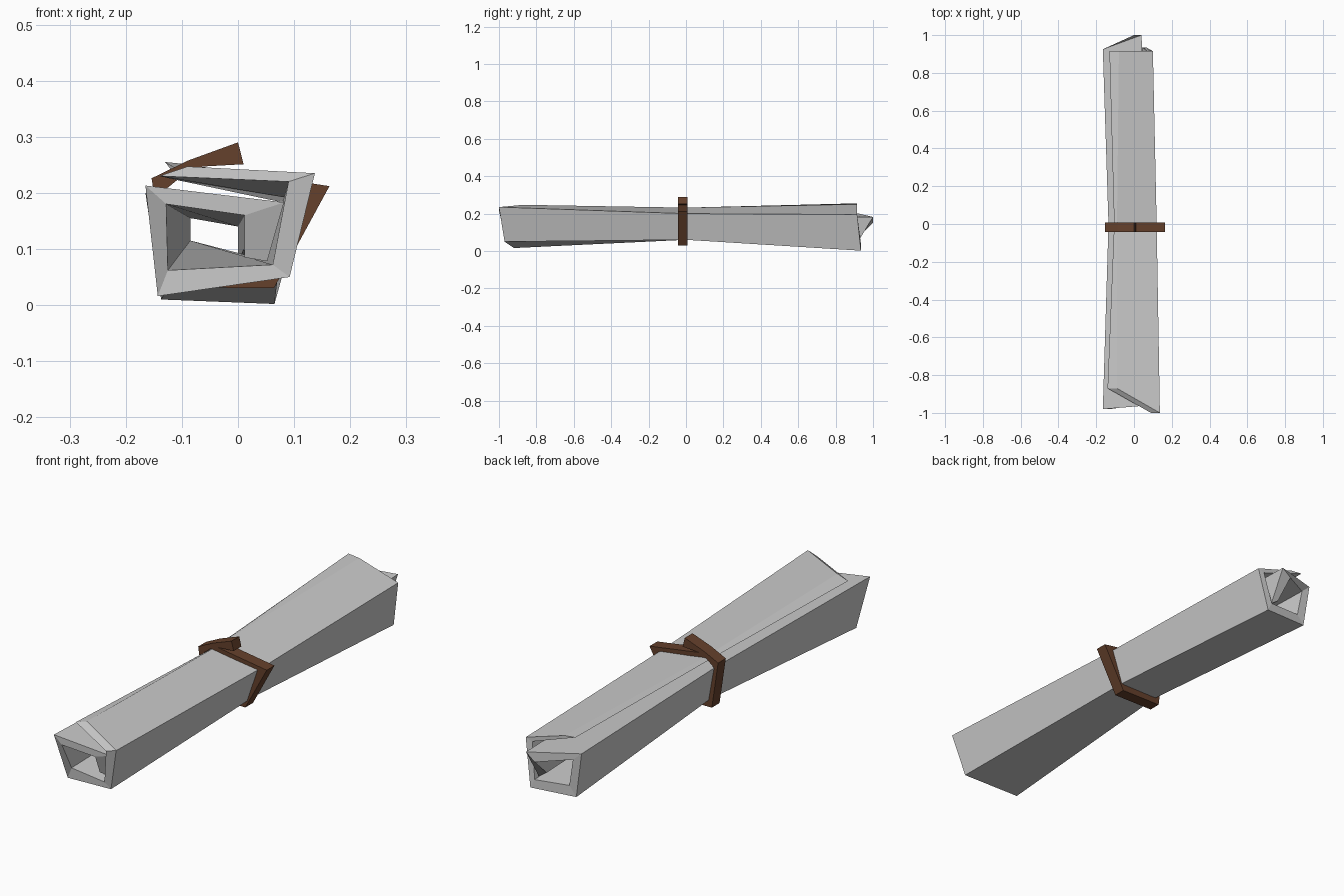
import bpy, bmesh

if "Cube" in bpy.data.objects:
    bpy.data.objects.remove(bpy.data.objects["Cube"])

def material(name, rgb):
    m = bpy.data.materials.new(name)
    m.diffuse_color = (*rgb, 1)
    m.use_nodes = True
    m.node_tree.nodes["Principled BSDF"].inputs["Base Color"].default_value = m.diffuse_color
    return m

def rolled_strip(name, stations, mat):
    """Skin a solid strip. Each station is a list of (outer, inner) points
    along the strip; consecutive stations are bridged along y."""
    bm = bmesh.new()
    grid = [[[bm.verts.new(p) for p in pair] for pair in st] for st in stations]
    last = len(grid[0]) - 1
    for a, b in zip(grid, grid[1:]):
        for i in range(last):
            for s in (0, 1):                                   # outer and inner skin
                bm.faces.new((a[i][s], a[i + 1][s], b[i + 1][s], b[i][s]))
        for i in (0, last):                                    # long free edges
            bm.faces.new((a[i][0], a[i][1], b[i][1], b[i][0]))
    for st in (grid[0], grid[-1]):                             # rolled ends
        for i in range(last):
            bm.faces.new((st[i][0], st[i + 1][0], st[i + 1][1], st[i][1]))
    bmesh.ops.recalc_face_normals(bm, faces=bm.faces)
    me = bpy.data.meshes.new(name)
    bm.to_mesh(me)
    bm.free()
    me.materials.append(mat)
    ob = bpy.data.objects.new(name, me)
    bpy.context.collection.objects.link(ob)
    return ob

def section(rows):
    # each row: outer x, outer z, inner x, inner z, y
    return [((ox, y, oz), (ix, y, iz)) for ox, oz, ix, iz, y in rows]

paper = material("pale grey", (0.6, 0.6, 0.6))
leather = material("brown leather", (0.13, 0.052, 0.025))

# Rolled sheet: loose flap, four outer corners, then the inner wrap
front = section([(-.09, .247, -.14, .23, -.87), (.137, .235, .09, .22, -1),
                 (.092, .05, .062, .072, -.97), (-.143, .016, -.125, .062, -.92),
                 (-.165, .213, -.128, .18, -.98), (.082, .183, .012, .16, -.96),
                 (.052, .078, .012, .085, -.93)])
middle = section([(-.09, .232, -.105, .222, 0), (.12, .2, .095, .19, 0),
                  (.072, .06, .05, .08, 0), (-.11, .06, -.085, .115, 0),
                  (-.135, .2, -.085, .155, 0), (.075, .175, .0, .14, 0),
                  (.04, .085, .01, .1, 0)])
back = section([(-.08, .25, -.13, .255, .915), (.1, .195, .07, .185, .915),
                (.065, .002, .045, .04, .935), (-.137, .01, -.105, .05, .92),
                (-.165, .2, -.125, .165, .925), (.04, .182, .0, .15, 1),
                (.035, .05, .0, .075, .92)])
rolled_strip("rolled_sheet", [front, middle, back], paper)

# Leather strap wrapped round the waist, its tail lifting off the top
strap = [(-.10, .252, -.10, .232), (.163, .212, .118, .203), (.064, .03, .06, .058),
         (-.125, .032, -.108, .058), (-.154, .226, -.134, .202),
         (-.088, .258, -.08, .246), (0, .29, .01, .251)]
rolled_strip("strap", [section([(*r, y) for r in strap]) for y in (-.043, .008)], leather)
